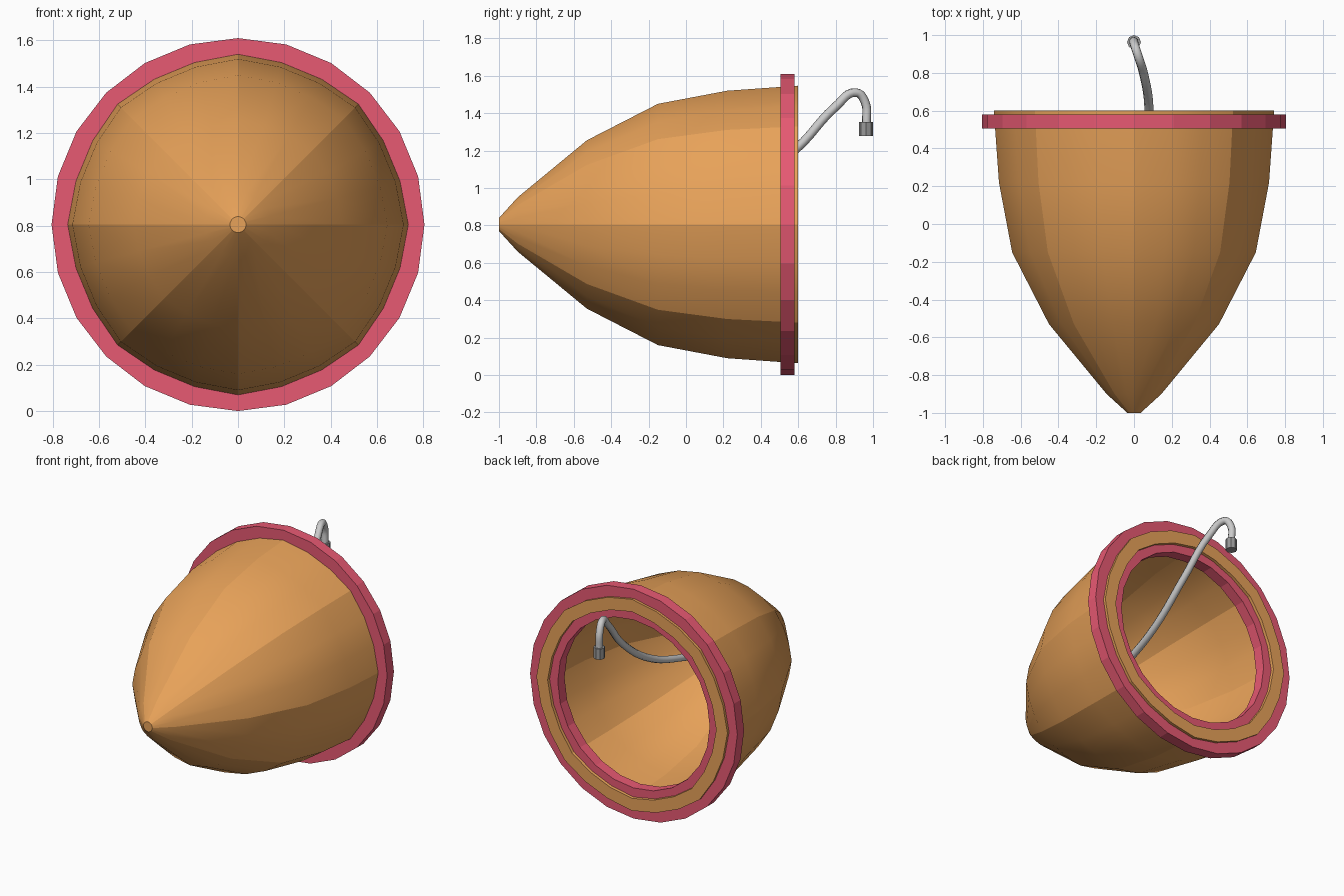
import bpy, bmesh, math

if "Cube" in bpy.data.objects:
    bpy.data.objects.remove(bpy.data.objects["Cube"])

CZ = 0.805      # height of the cup axis
SEG = 24        # sides around the axis


def material(name, rgb):
    m = bpy.data.materials.new(name)
    m.diffuse_color = (*rgb, 1)
    m.use_nodes = True
    m.node_tree.nodes["Principled BSDF"].inputs["Base Color"].default_value = m.diffuse_color
    return m


def lathe(name, profile, mat, panel=1.0, closed=False, smooth=False):
    """Revolve (y, radius) points around the y axis; panel < 1 flattens between 8 ribs."""
    bm = bmesh.new()
    rings = []
    for y, r in profile:
        ring = []
        for i in range(SEG):
            a = 2 * math.pi * i / SEG
            k = r * (1 if i % 3 == 0 else panel)
            ring.append(bm.verts.new((k * math.sin(a), y, CZ + k * math.cos(a))))
        rings.append(ring)
    pairs = list(zip(rings, rings[1:]))
    if closed:
        pairs.append((rings[-1], rings[0]))
    for p, q in pairs:
        for i in range(SEG):
            j = (i + 1) % SEG
            f = bm.faces.new((p[i], p[j], q[j], q[i]))
            f.smooth = smooth
            if smooth and i % 3 == 0:
                e = bm.edges.get((p[i], q[i]))
                e.smooth = False
    if not closed:
        bm.faces.new(rings[0])
        bm.faces.new(rings[-1])
    if smooth:
        # keep the rim and tip crisp
        bm.normal_update()
        for e in bm.edges:
            if len(e.link_faces) == 2 and e.calc_face_angle(0) > math.radians(40):
                e.smooth = False
    bmesh.ops.recalc_face_normals(bm, faces=bm.faces)
    me = bpy.data.meshes.new(name)
    bm.to_mesh(me)
    bm.free()
    me.materials.append(mat)
    ob = bpy.data.objects.new(name, me)
    bpy.context.collection.objects.link(ob)
    return ob


orange = material("orange", (0.80, 0.36, 0.10))
red = material("red", (0.80, 0.10, 0.17))
grey = material("grey", (0.62, 0.62, 0.62))
dark = material("dark_grey", (0.32, 0.32, 0.32))

# hollow ribbed cup: outer skin tip to rim, then back down the inside
outer = [(-1.0, 0.035), (-0.90, 0.145), (-0.53, 0.45), (-0.15, 0.645),
         (0.22, 0.715), (0.60, 0.742)]
inner = [(0.60, 0.655), (0.22, 0.63), (-0.12, 0.565), (-0.48, 0.38),
         (-0.83, 0.09), (-0.86, 0.02)]
lathe("cup", outer + inner, orange, panel=0.985, smooth=True)

# flat band round the mouth, passing through the cup wall
lathe("rim_band", [(0.505, 0.805), (0.58, 0.805), (0.58, 0.59), (0.505, 0.59)],
      red, closed=True)

# bent stem from the bottom of the cup out of the mouth
path = [(0, -0.86, 0.80), (0, -0.40, 0.82), (0.03, 0.0, 0.90), (0.065, 0.30, 1.0),
        (0.08, 0.59, 1.21), (0.05, 0.80, 1.435), (0.015, 0.91, 1.51),
        (0, 0.957, 1.46), (0, 0.965, 1.34)]
cu = bpy.data.curves.new("stem", "CURVE")
cu.dimensions = "3D"
cu.bevel_depth = 0.024
cu.bevel_resolution = 2
cu.resolution_u = 6
cu.use_fill_caps = True
sp = cu.splines.new("BEZIER")
sp.bezier_points.add(len(path) - 1)
for b, co in zip(sp.bezier_points, path):
    b.co = co
    b.handle_left_type = b.handle_right_type = "AUTO"
cu.materials.append(grey)
bpy.context.collection.objects.link(bpy.data.objects.new("stem", cu))

# small cap on the hanging end
bpy.ops.mesh.primitive_cylinder_add(vertices=8, radius=0.037, depth=0.075,
                                    location=(0, 0.963, 1.315))
cap = bpy.context.object
cap.name = "stem_cap"
cap.data.materials.append(dark)
